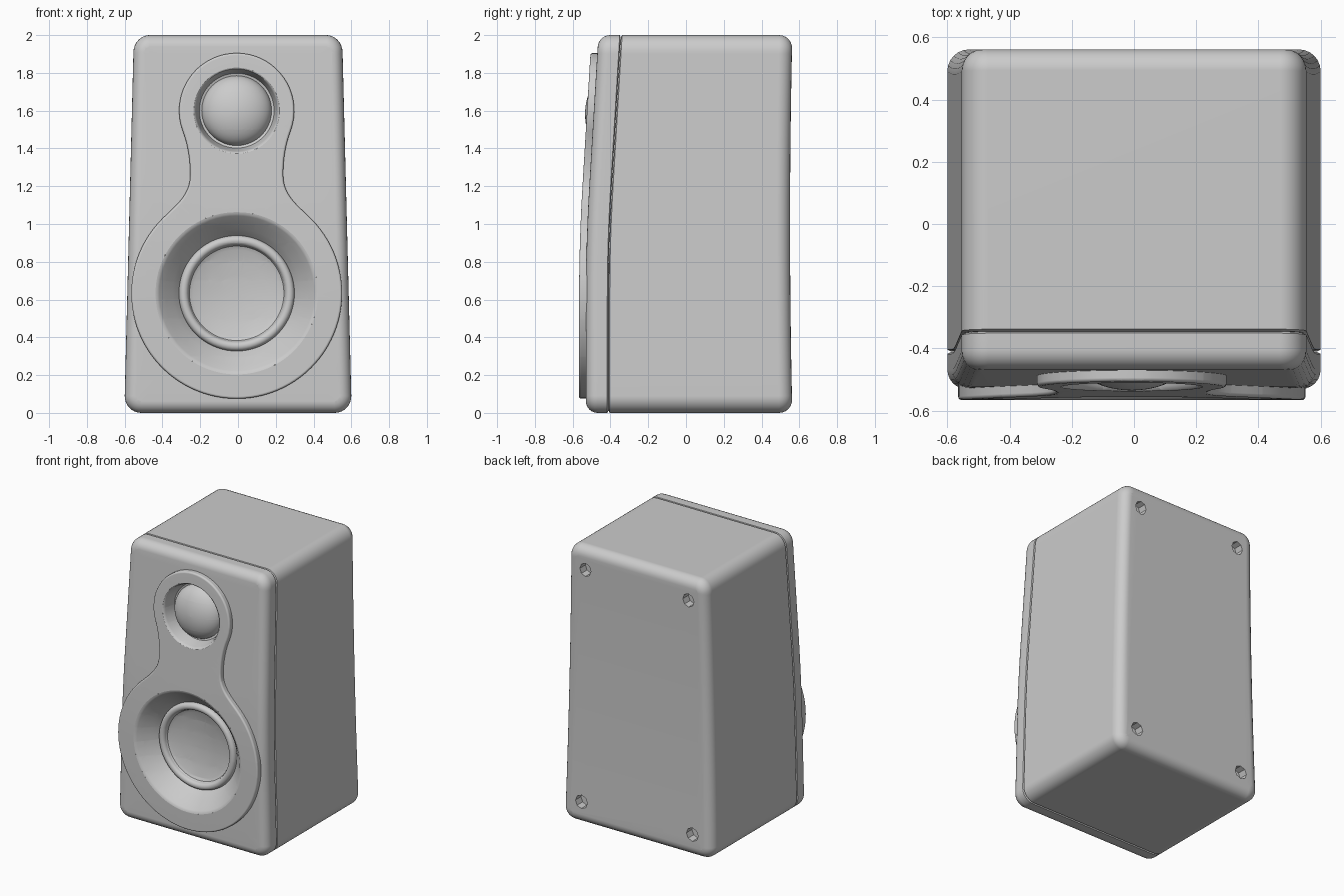
import bpy, bmesh
from math import sin, cos, pi, radians
from mathutils import Vector, Matrix
from mathutils.geometry import interpolate_bezier

if "Cube" in bpy.data.objects:
    bpy.data.objects.remove(bpy.data.objects["Cube"])

CX = -0.007                      # driver axis
WOOFER_Z, TWEETER_Z = 0.633, 1.6


def lean(z):
    """Backward lean of the front: flat low down, sloping above."""
    if z < 0.6:
        return 0.0
    return 0.06 * ((z - 0.6) ** 2 / 1.2 if z < 1.2 else z - 0.9)


def arc(cx, cz, r, a0, a1, n):
    return [Vector((cx + r * cos(radians(a0 + (a1 - a0) * i / n)),
                    cz + r * sin(radians(a0 + (a1 - a0) * i / n)))) for i in range(n + 1)]


def round_over(y, d, r, n=6):
    """(y, inset) steps rounding an edge from y towards direction d."""
    return [(y + d * r * sin(pi / 2 * i / n), r * (1 - cos(pi / 2 * i / n))) for i in range(n + 1)]


def new_object(name, bm):
    mesh = bpy.data.meshes.new(name)
    bm.to_mesh(mesh)
    bm.free()
    obj = bpy.data.objects.new(name, mesh)
    bpy.context.collection.objects.link(obj)
    return obj


def loft(name, outline, steps):
    """Solid along y from an x-z outline and (y, inset) steps."""
    n = len(outline)
    normals = []
    for i in range(n):
        t = (outline[(i + 1) % n] - outline[i - 1]).normalized()
        normals.append(Vector((t.y, -t.x)))          # outward for counter-clockwise
    bm = bmesh.new()
    rings = []
    for y, inset in steps:
        pts = [p - m * inset for p, m in zip(outline, normals)]
        rings.append([bm.verts.new((p.x, y, p.y)) for p in pts])
    for a, b in zip(rings, rings[1:]):
        for i in range(n):
            j = (i + 1) % n
            bm.faces.new((a[i], a[j], b[j], b[i]))
    bm.faces.new(rings[0])
    bm.faces.new(rings[-1])
    bmesh.ops.recalc_face_normals(bm, faces=bm.faces)
    return new_object(name, bm)


def cut(obj, x, z, r, y0, y1, sides=64):
    """Bore a hole along y."""
    bm = bmesh.new()
    mat = Matrix.Translation((x, (y0 + y1) / 2, z)) @ Matrix.Rotation(pi / 2, 4, 'X')
    bmesh.ops.create_cone(bm, cap_ends=True, segments=sides, radius1=r, radius2=r,
                          depth=y1 - y0, matrix=mat)
    cutter = new_object("cutter", bm)
    cutter.hide_render = True
    mod = obj.modifiers.new("hole", 'BOOLEAN')
    mod.operation, mod.solver, mod.object = 'DIFFERENCE', 'EXACT', cutter
    deps = bpy.context.evaluated_depsgraph_get()
    mesh = bpy.data.meshes.new_from_object(obj.evaluated_get(deps))
    obj.modifiers.clear()
    obj.data = mesh
    bpy.data.objects.remove(cutter)


def lathe(name, z, profile, segs=72):
    """Surface turned about the y axis from (radius, y) points, outside in."""
    bm = bmesh.new()
    rings = [[bm.verts.new((CX + r * cos(2 * pi * k / segs), y, z + r * sin(2 * pi * k / segs)))
              for k in range(segs)] for r, y in profile]
    for a, b in zip(rings, rings[1:]):
        for i in range(segs):
            j = (i + 1) % segs
            bm.faces.new((a[i], a[j], b[j], b[i]))
    bmesh.ops.remove_doubles(bm, verts=bm.verts, dist=1e-5)
    return new_object(name, bm)


def finish(obj, taper=False):
    """Slice in z, lean the front, taper the sides, smooth."""
    bm = bmesh.new()
    bm.from_mesh(obj.data)
    bmesh.ops.triangulate(bm, faces=[f for f in bm.faces if len(f.verts) > 4])
    for k in range(2, 20):
        bmesh.ops.bisect_plane(bm, geom=bm.verts[:] + bm.edges[:] + bm.faces[:],
                               plane_co=(0, 0, k / 10), plane_no=(0, 0, 1))
    for v in bm.verts:
        x, y, z = v.co
        front = min(1, max(0, (0.5 - y) / 0.9))
        v.co.y += front * lean(z) - (1 - front) * 0.012 * (1 - (z - 1) ** 2)
        if taper:
            v.co.x *= 1 - 0.042 * z
    bm.to_mesh(obj.data)
    bm.free()
    bpy.ops.object.select_all(action='DESELECT')
    obj.select_set(True)
    bpy.context.view_layer.objects.active = obj
    bpy.ops.object.shade_smooth_by_angle(angle=radians(35))
    mod = obj.modifiers.new("normals", 'WEIGHTED_NORMAL')
    mod.keep_sharp = True


# Box outline, counter-clockwise in x-z
R = 0.09
box = (arc(0.602 - R, R, R, -90, 0, 8) + arc(0.602 - R, 2 - R, R, 0, 90, 8)
       + arc(R - 0.602, 2 - R, R, 90, 180, 8) + arc(R - 0.602, R, R, 180, 270, 8))

# Cabinet and front panel, meeting at a fine groove
cabinet = loft("cabinet", box, [(-0.41, 0.012), (-0.404, 0)] + round_over(0.493, 1, 0.07))
panel = loft("front_panel", box, [(-0.411, 0.012), (-0.417, 0)] + round_over(-0.468, -1, 0.062))

# Figure-eight baffle plate
half = arc(0, TWEETER_Z, 0.305, 90, -20, 18)
half += [Vector(p[:2]) for p in interpolate_bezier(
    half[-1], Vector((0.257, 1.416)), Vector((0.246, 1.34)), Vector((0.246, 1.26)), 10)[1:]]
big = arc(0, WOOFER_Z, 0.558, 45, -90, 36)
half += [Vector(p[:2]) for p in interpolate_bezier(
    half[-1], Vector((0.246, 1.15)), big[0] + Vector((-0.07, 0.07)), big[0], 12)[1:]]
half += big[1:]
left = [Vector((-p.x, p.y)) for p in half]
outline = [p + Vector((CX, 0)) for p in left + half[::-1][1:-1]]
baffle = loft("baffle_plate", outline, [(-0.50, 0)] + round_over(-0.554, -1, 0.012, 4))

# Driver openings
for part in (baffle, panel, cabinet):
    cut(part, CX, WOOFER_Z, 0.43, -0.7, -0.33)
    cut(part, CX, TWEETER_Z, 0.228, -0.7, -0.33)

# Screw recesses in the back
for z in (0.16, 1.84):
    for side in (-1, 1):
        cut(cabinet, side * 0.445, z, 0.048, 0.50, 0.7, 8)

# Woofer: flared funnel, rolled surround, shallow dish
funnel = [(0.43, -0.566), (0.42, -0.563), (0.41, -0.556), (0.38, -0.525), (0.34, -0.482),
          (0.32, -0.458), (0.306, -0.44)]
roll = [(p.x, p.y) for p in arc(0.28, -0.445, 0.025, 0, -180, 12)]
dish = [(0.25, -0.435), (0.23, -0.425), (0.17, -0.412), (0.1, -0.403), (0.05, -0.4), (0, -0.399)]
woofer = [lathe("woofer_funnel", WOOFER_Z, funnel + roll[:1]),
          lathe("woofer_surround", WOOFER_Z, roll),
          lathe("woofer_cone", WOOFER_Z, roll[-1:] + dish)]

# Tweeter: recess and dome
recess = [(0.228, -0.566), (0.221, -0.562), (0.215, -0.55), (0.203, -0.50), (0.198, -0.475),
          (0.184, -0.47)]
dome = [(0.185 * cos(pi / 2 * i / 16), -0.47 - 0.106 * sin(pi / 2 * i / 16)) for i in range(17)]
tweeter = [lathe("tweeter_recess", TWEETER_Z, recess), lathe("tweeter_dome", TWEETER_Z, dome)]

for part in (cabinet, panel):
    finish(part, taper=True)
for part in [baffle] + woofer + tweeter:
    finish(part)
